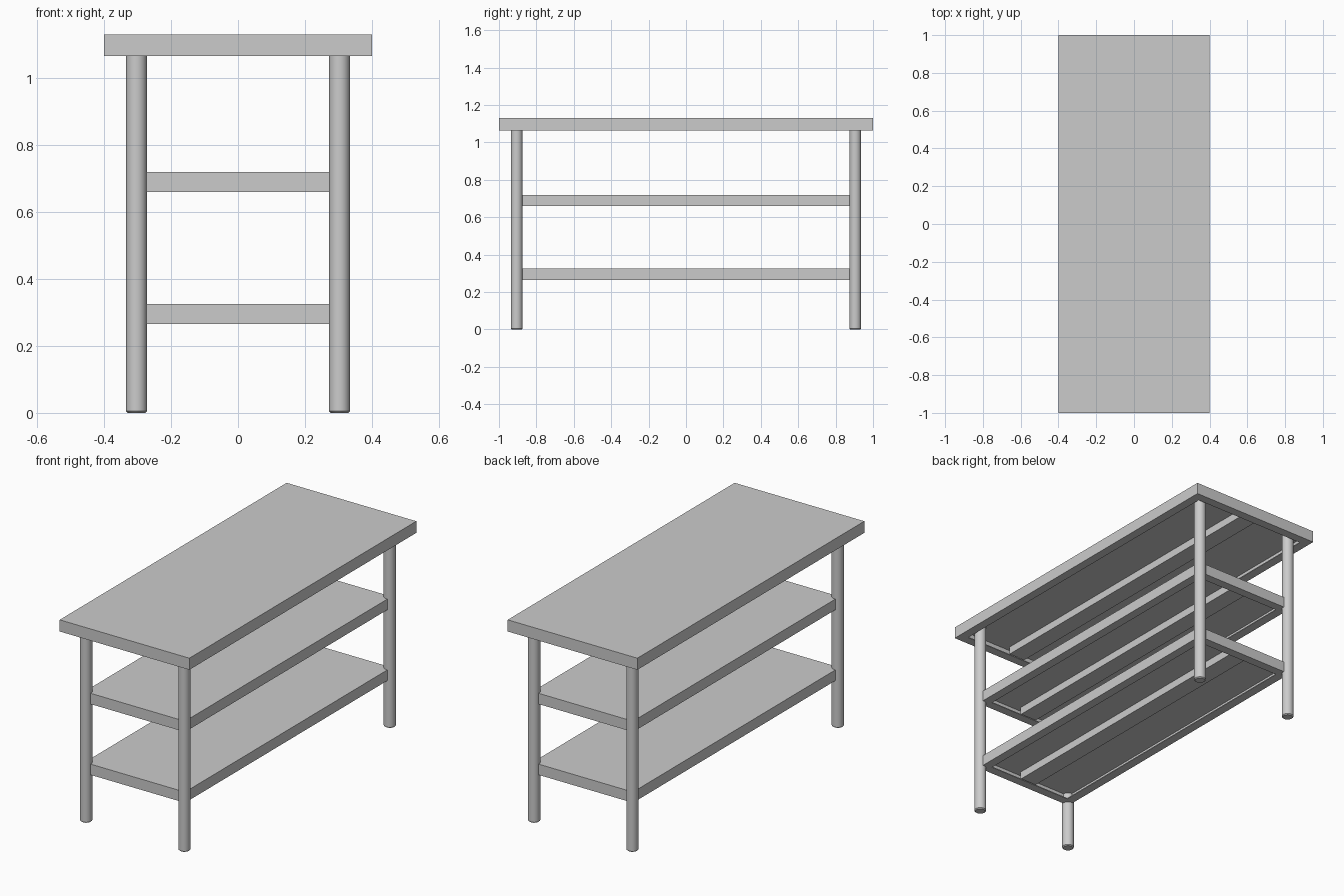
import bpy, bmesh

if "Cube" in bpy.data.objects:
    bpy.data.objects.remove(bpy.data.objects["Cube"])

SHEET = 0.005   # sheet metal thickness
LIP = 0.05      # width of the folded return lip


def finish(bm, name):
    bmesh.ops.recalc_face_normals(bm, faces=bm.faces[:])
    mesh = bpy.data.meshes.new(name)
    bm.to_mesh(mesh)
    bm.free()
    obj = bpy.data.objects.new(name, mesh)
    bpy.context.collection.objects.link(obj)
    return obj


def stack_rings(name, rings):
    """Solid from a chain of rectangles (half x, half y, z), capped at both ends."""
    bm = bmesh.new()
    loops = [[bm.verts.new((sx * hx, sy * hy, z))
              for sx, sy in ((1, 1), (-1, 1), (-1, -1), (1, -1))]
             for hx, hy, z in rings]
    for a, b in zip(loops, loops[1:]):
        for i in range(4):
            j = (i + 1) % 4
            bm.faces.new((a[i], a[j], b[j], b[i]))
    bm.faces.new(loops[0])
    bm.faces.new(loops[-1])
    return finish(bm, name)


def pan(name, hx, hy, z0, z1):
    """Folded sheet: flat top, side flanges, return lip and a central rib below."""
    t = SHEET
    stack_rings(name, [
        (hx, hy, z1), (hx, hy, z0),
        (hx - LIP, hy - LIP, z0), (hx - LIP, hy - LIP, z0 + t),
        (hx - t, hy - t, z0 + t), (hx - t, hy - t, z1 - t)])
    ry = hy - 0.035
    stack_rings(name + "_rib", [(0.05, ry, z1 - t), (0.05, ry, z1 - t - 0.043)])


def leg(name, x, y):
    """Round leg with a slightly narrowed foot."""
    bm = bmesh.new()
    profile = [(0.026, 0.0), (0.031, 0.005), (0.031, 1.125)]
    for (r0, z0), (r1, z1) in zip(profile, profile[1:]):
        geo = bmesh.ops.create_cone(bm, segments=32, radius1=r0, radius2=r1,
                                    depth=z1 - z0, cap_ends=False)
        bmesh.ops.translate(bm, verts=geo["verts"], vec=(x, y, (z0 + z1) / 2))
    bmesh.ops.remove_doubles(bm, verts=bm.verts[:], dist=1e-4)
    bmesh.ops.holes_fill(bm, edges=bm.edges[:], sides=0)
    obj = finish(bm, name)
    bpy.ops.object.select_all(action='DESELECT')
    obj.select_set(True)
    bpy.context.view_layer.objects.active = obj
    bpy.ops.object.shade_smooth_by_angle()


# Worktop and the two shelves
pan("worktop", 0.40, 1.0, 1.065, 1.13)
pan("upper_shelf", 0.31, 0.91, 0.66, 0.72)
pan("lower_shelf", 0.31, 0.91, 0.265, 0.325)

# Four legs
for side, x in (("left", -0.303), ("right", 0.303)):
    for end, y in (("front", -0.905), ("back", 0.905)):
        leg(f"{end}_{side}_leg", x, y)
